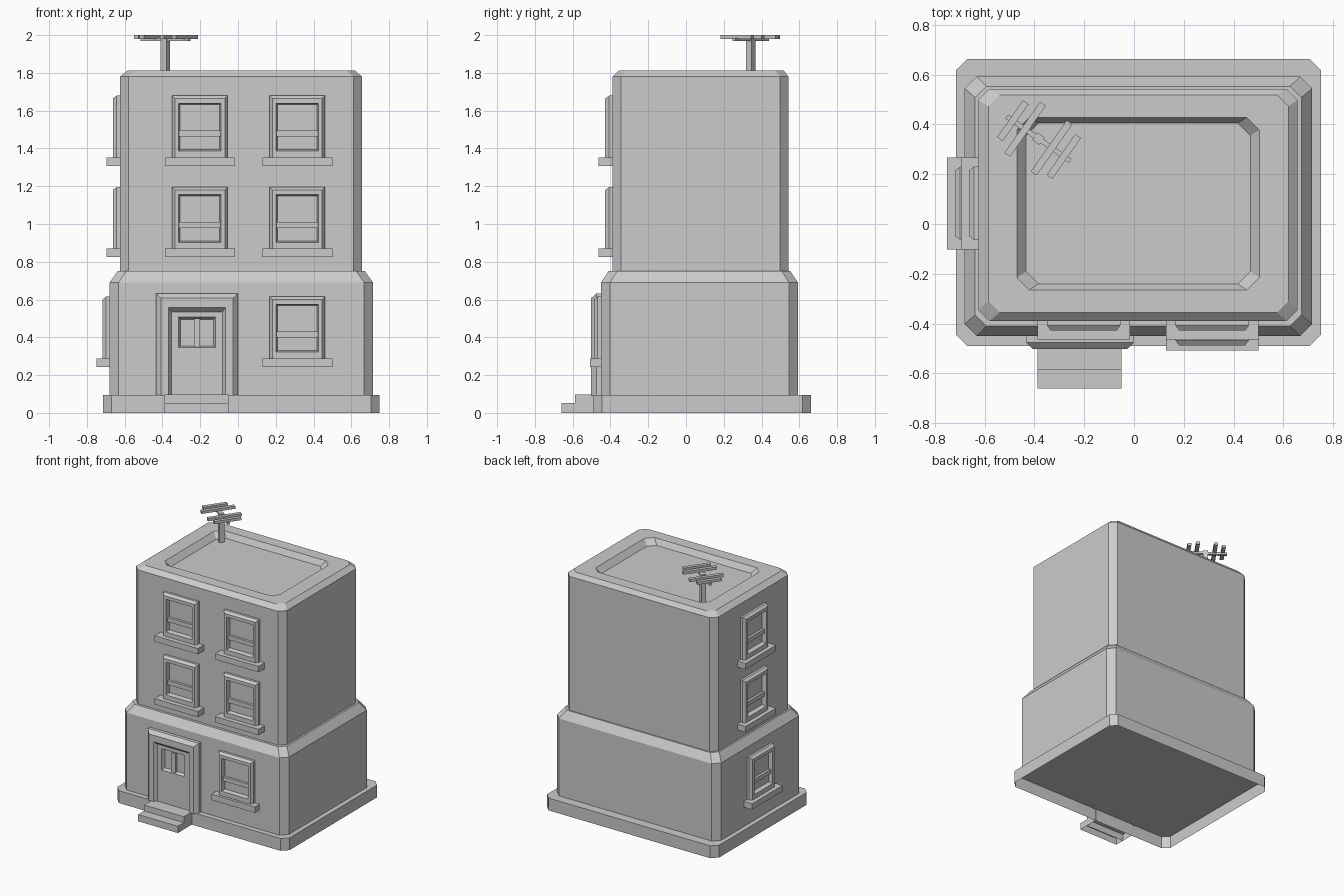
import bpy, bmesh
from math import radians
from mathutils import Matrix, Vector

if "Cube" in bpy.data.objects:
    bpy.data.objects.remove(bpy.data.objects["Cube"])


def make(name, bm, matrix=None):
    bmesh.ops.recalc_face_normals(bm, faces=bm.faces)
    if matrix:
        bm.transform(matrix)
    me = bpy.data.meshes.new(name)
    bm.to_mesh(me)
    bm.free()
    ob = bpy.data.objects.new(name, me)
    bpy.context.collection.objects.link(ob)
    return ob


def loft(name, rings, matrix=None):
    """Bridge equal-length closed rings; the last ring is filled."""
    bm = bmesh.new()
    vs = [[bm.verts.new(p) for p in r] for r in rings]
    for a, b in zip(vs, vs[1:]):
        for i in range(len(a)):
            j = (i + 1) % len(a)
            bm.faces.new((a[i], a[j], b[j], b[i]))
    bm.faces.new(vs[-1])
    return make(name, bm, matrix)


def box(name, x0, x1, y0, y1, z0, z1, matrix=None, open_bottom=False):
    bm = bmesh.new()
    bmesh.ops.create_cube(bm, size=1)
    bm.transform(Matrix.Translation(((x0 + x1) / 2, (y0 + y1) / 2, (z0 + z1) / 2))
                 @ Matrix.Diagonal((x1 - x0, y1 - y0, z1 - z0, 1)))
    if open_bottom:
        low = [f for f in bm.faces if f.calc_center_median().z < z0 + 1e-5]
        bmesh.ops.delete(bm, geom=low, context='FACES_ONLY')
    return make(name, bm, matrix)


def plan(x0, x1, y0, y1, c, z):
    """Rectangle with cut corners, seen from above."""
    return [(x0 + c, y0, z), (x1 - c, y0, z), (x1, y0 + c, z), (x1, y1 - c, z),
            (x1 - c, y1, z), (x0 + c, y1, z), (x0, y1 - c, z), (x0, y0 + c, z)]


def panel(x0, x1, z0, z1, d):
    """Upright rectangle standing d in front of the wall."""
    return [(x0, -d, z0), (x1, -d, z0), (x1, -d, z1), (x0, -d, z1)]


# plinth, hollow underneath
loft("plinth", [plan(-.715, .75, -.49, .663, .045, 0),
                plan(-.715, .75, -.49, .663, .045, .095)])

# ground floor, upper floors and sunken roof
loft("building_walls", [
    plan(-.68, .715, -.45, .592, .048, .095),
    plan(-.68, .715, -.45, .592, .048, .69),
    plan(-.638, .672, -.41, .553, .045, .75),
    plan(-.625, .657, -.39, .543, .045, .75),
    plan(-.625, .657, -.39, .543, .045, 1.78),
    plan(-.585, .62, -.355, .518, .045, 1.812),
    plan(-.47, .503, -.265, .428, .05, 1.812),
    plan(-.433, .467, -.24, .405, .05, 1.77)])


# windows: bevelled frame, sash rail and sill
def window(name, pos, turn, sill):
    m = Matrix.Translation(pos) @ Matrix.Rotation(radians(turn), 4, 'Z')
    loft(name + "_frame", [
        panel(-.147, .147, 0, .327, -.005),
        panel(-.147, .147, 0, .327, .018),
        panel(-.132, .132, 0, .312, .038),
        panel(-.112, .112, .035, .287, .038),
        panel(-.105, .105, .042, .28, .006)], m)
    box(name + "_rail", -.11, .11, -.025, 0, .11, .143, m)
    box(name + "_sill", -.185, .185, -sill, .005, -.044, .001, m)


for row, z in enumerate((.868, 1.352)):
    for col, x in enumerate((-.202, .314)):
        window(f"front_window_{row}_{col}", (x, -.39, z), 0, .073)
    window(f"side_window_{row}", (-.625, .083, z), -90, .07)
window("front_window_ground", (.314, -.45, .288), 0, .058)
window("side_window_ground", (-.68, .083, .288), -90, .07)

# door surround, recessed door and its small window
door = Matrix.Translation((-.217, -.45, 0))
loft("door", [
    panel(-.217, .217, .092, .632, -.005),
    panel(-.217, .217, .092, .632, .025),
    panel(-.19, .19, .092, .607, .052),
    panel(-.152, .152, .092, .557, .052),
    panel(-.135, .135, .092, .535, .028),
    panel(-.098, .098, .345, .508, .028),
    panel(-.088, .088, .355, .495, .004)], door)
box("door_window_bar", -.017, .017, -.025, 0, .35, .5, door)

# front steps, hollow underneath
box("lower_step", -.388, -.05, -.66, -.485, 0, .052, open_bottom=True)
box("upper_step", -.388, -.05, -.587, -.485, 0, .097, open_bottom=True)

# roof aerial: mast, boom and four cross bars
aerial = Matrix.Translation((-.384, .343, 0)) @ Matrix.Rotation(radians(-35), 4, 'Z')
box("aerial_mast", -.018, .018, -.018, .018, 1.76, 1.99, aerial)
box("aerial_boom", -.155, .155, -.01, .01, 1.968, 1.986, aerial)
for i, (s, half) in enumerate(((-.125, .09), (-.065, .125), (.065, .125), (.125, .1))):
    box(f"aerial_bar_{i}", s - .014, s + .014, -half, half, 1.98, 2.0, aerial)
